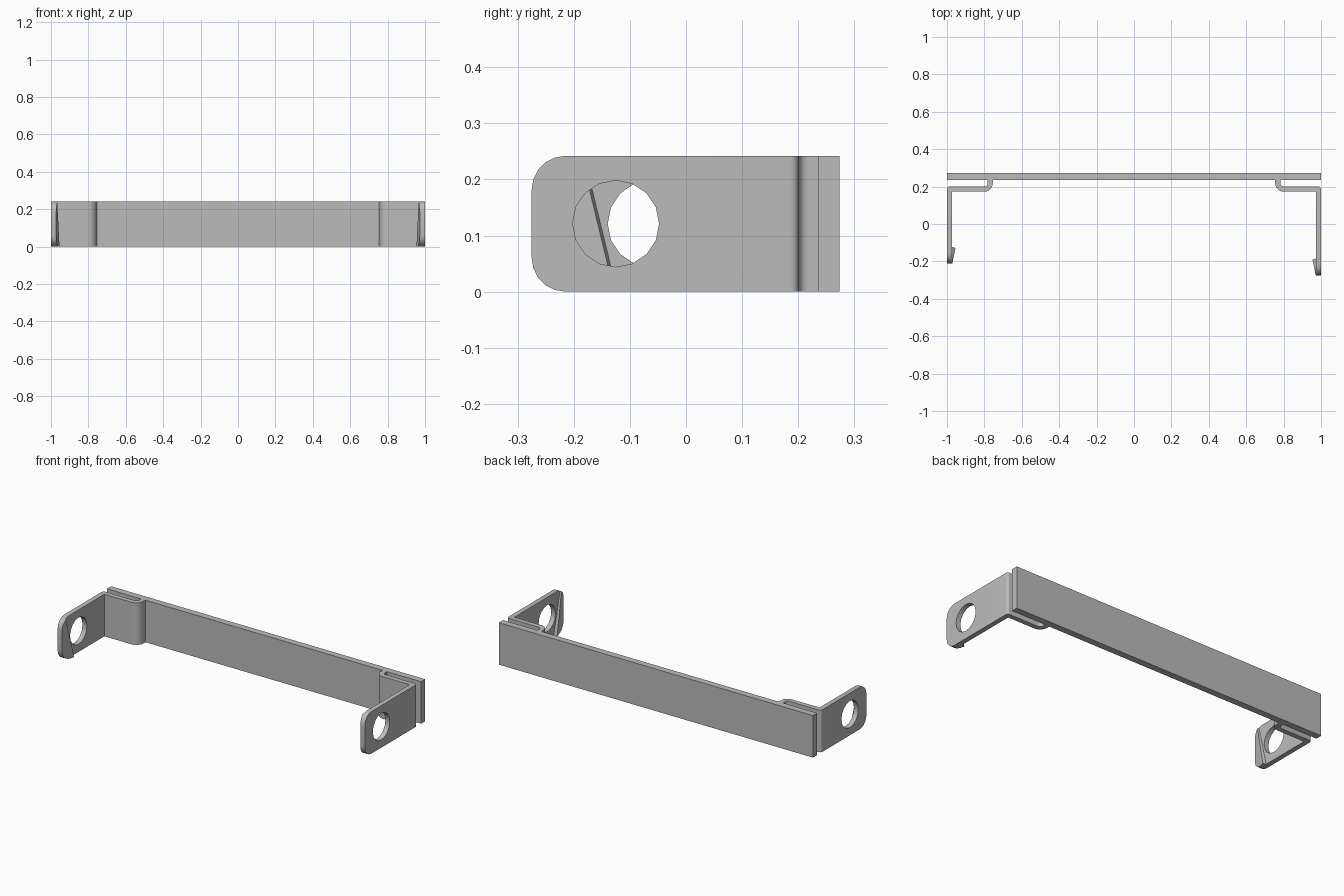
import bpy, bmesh
from math import cos, sin, radians
from mathutils import Vector

cube = bpy.data.objects.get("Cube")
if cube:
    bpy.data.objects.remove(cube, do_unlink=True)

HEIGHT = 0.242
SHEET = 0.028
BAR_FRONT, BAR_BACK = 0.236, 0.274

steel = bpy.data.materials.new("plain grey steel")
steel.use_nodes = True
steel.diffuse_color = (0.5, 0.5, 0.5, 1)
steel.node_tree.nodes["Principled BSDF"].inputs["Base Color"].default_value = (0.5, 0.5, 0.5, 1)


def arc(cx, cy, r, start, end, steps):
    angles = [radians(start + (end - start) * i / steps) for i in range(steps + 1)]
    return [(cx + r * cos(a), cy + r * sin(a)) for a in angles]


def loft(name, ring_a, ring_b):
    """Closed solid between two matching rings of 3D points."""
    bm = bmesh.new()
    a = [bm.verts.new(p) for p in ring_a]
    b = [bm.verts.new(p) for p in ring_b]
    bm.faces.new(a)
    bm.faces.new(b)
    for i in range(len(a)):
        j = (i + 1) % len(a)
        bm.faces.new((a[i], a[j], b[j], b[i]))
    bmesh.ops.recalc_face_normals(bm, faces=bm.faces)
    mesh = bpy.data.meshes.new(name)
    bm.to_mesh(mesh)
    bm.free()
    obj = bpy.data.objects.new(name, mesh)
    bpy.context.collection.objects.link(obj)
    mesh.materials.append(steel)
    return obj


def activate(obj):
    bpy.ops.object.select_all(action='DESELECT')
    obj.select_set(True)
    bpy.context.view_layer.objects.active = obj


def cut(obj, cutter, operation):
    activate(obj)
    mod = obj.modifiers.new("cut", 'BOOLEAN')
    mod.operation = operation
    mod.solver = 'EXACT'
    mod.object = cutter
    bpy.ops.object.modifier_apply(modifier=mod.name)


def bracket(side, s, tip):
    """Bent sheet arm; s is the side sign, tip the y of its free end."""
    def place(depth, y, z):
        return Vector((s * (1 - depth), y, z))

    low, high = -0.02, HEIGHT + 0.02

    # Plan profile: arm, flange and bend to the bar
    flange_back = 0.201
    bend_x, bend_y, bend_r = 0.2, 0.218, 0.045
    profile = [(0, tip - 0.05), (SHEET, tip - 0.05), (SHEET, flange_back - SHEET)]
    profile += arc(bend_x, bend_y, bend_r, -90, 0, 8)
    profile += [(bend_x + bend_r, BAR_FRONT), (bend_x + bend_r - SHEET, BAR_FRONT)]
    profile += arc(bend_x, bend_y, bend_r - SHEET, 0, -90, 8)
    profile += arc(0.015, flange_back - 0.015, 0.015, 90, 180, 6)
    arm = loft(side + "_bracket", [place(d, y, low) for d, y in profile],
               [place(d, y, high) for d, y in profile])

    # Slanted catch on the inner face
    def catch_ring(z):
        ridge = tip + 0.0845 - 0.243 * z
        points = [(-0.012, tip - 0.02), (-0.0042, tip - 0.02),
                  (0.21 * (ridge - tip), ridge), (0, ridge + 0.005), (-0.012, ridge + 0.005)]
        return [place(SHEET + h, y, z) for h, y in points]
    catch = loft(side + "_catch", catch_ring(low), catch_ring(high))

    # Trim to the rounded side outline
    r = 0.06
    outline = [(0.4, 0), (0.4, HEIGHT)]
    outline += arc(tip + r, HEIGHT - r, r, 90, 180, 5)
    outline += arc(tip + r, r, r, 180, 270, 5)
    trimmer = loft("trimmer", [place(-0.1, y, z) for y, z in outline],
                   [place(0.4, y, z) for y, z in outline])
    # Round hole through the arm
    circle = arc(tip + 0.15, HEIGHT / 2, 0.077, 0, 360, 16)[:-1]
    drill = loft("drill", [place(-0.1, y, z) for y, z in circle],
                 [place(0.1, y, z) for y, z in circle])
    cut(arm, trimmer, 'INTERSECT')
    cut(arm, drill, 'DIFFERENCE')
    cut(catch, trimmer, 'INTERSECT')
    for helper in (trimmer, drill):
        bpy.data.objects.remove(helper, do_unlink=True)
    activate(arm)
    bpy.ops.object.shade_smooth_by_angle(angle=radians(30))


# Long back bar
corners = [(-1, BAR_FRONT), (1, BAR_FRONT), (1, BAR_BACK), (-1, BAR_BACK)]
loft("back_bar", [(x, y, 0) for x, y in corners], [(x, y, HEIGHT) for x, y in corners])

# Side brackets, one slightly longer than the other
bracket("left", 1, -0.275)
bracket("right", -1, -0.2125)
